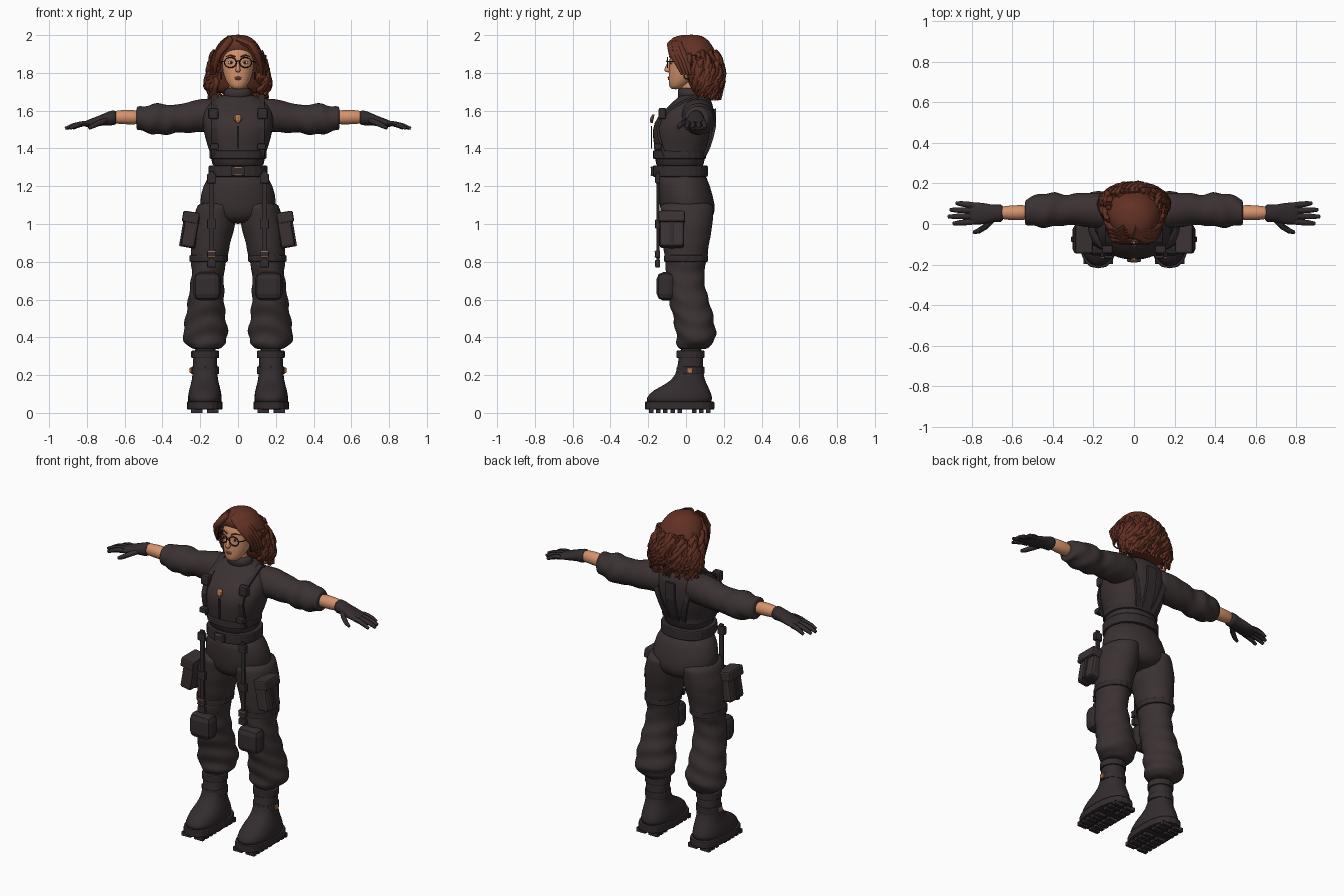
import bpy, bmesh, random
from math import sin, cos, pi, radians, copysign
from mathutils import Vector

random.seed(4)
if "Cube" in bpy.data.objects:
    bpy.data.objects.remove(bpy.data.objects["Cube"], do_unlink=True)


def material(name, *rgb):
    m = bpy.data.materials.new(name)
    m.use_nodes = True
    m.diffuse_color = (*rgb, 1)
    bsdf = m.node_tree.nodes["Principled BSDF"]
    bsdf.inputs["Base Color"].default_value = (*rgb, 1)
    bsdf.inputs["Roughness"].default_value = 0.9
    return m


cloth = material("dark cloth", .044, .031, .032)
leather = material("dark leather", .034, .025, .028)
skin = material("skin", .66, .29, .15)
lip = material("lips", .42, .15, .09)
hair = material("auburn hair", .125, .031, .017)
frame = material("black frame", .02, .015, .015)
white = material("eye white", .7, .6, .55)
brass = material("orange metal", .4, .17, .07)


def finish(name, bm, mat, bevel=0, subsurf=0, smooth=True):
    bmesh.ops.recalc_face_normals(bm, faces=bm.faces)
    mesh = bpy.data.meshes.new(name)
    bm.to_mesh(mesh)
    bm.free()
    ob = bpy.data.objects.new(name, mesh)
    bpy.context.collection.objects.link(ob)
    mesh.materials.append(mat)
    for p in mesh.polygons:
        p.use_smooth = smooth
    if bevel:
        mod = ob.modifiers.new("Bevel", "BEVEL")
        mod.width, mod.segments = bevel, 2
    if subsurf:
        ob.modifiers.new("Subdivision", "SUBSURF").levels = subsurf
        ob.modifiers["Subdivision"].render_levels = subsurf
    return ob


def blend(a, b, t):
    return tuple(p + (q - p) * t for p, q in zip(a, b))


def loft(name, rings, mat, axis="z", s=1, n=16, power=2, fold=0, subsurf=1, bevel=0):
    """Skin over rings (x, y, z, radius a, radius b); fold adds slanted creases."""
    if fold:
        rings = [blend(a, b, k / 3) for a, b in zip(rings, rings[1:]) for k in range(3)] + [rings[-1]]
    bm, loops = bmesh.new(), []
    for i, (x, y, z, a, b) in enumerate(rings):
        loop = []
        for k in range(n):
            t = 2 * pi * k / n
            c, d = (copysign(abs(v) ** (2 / power), v) for v in (cos(t), sin(t)))
            along = x if axis == "x" else z
            crease = sin(along * 62 + 2.2 * sin(t + 1) + cos(2 * t)) * min(1, 1.6 * i / len(rings))
            r = 1 + fold * crease
            u, v = a * c * r, b * d * r
            co = (x + u, y + v, z) if axis == "z" else (x, y + u, z + v)
            loop.append(bm.verts.new((co[0] * s, co[1], co[2])))
        loops.append(loop)
    for p, q in zip(loops, loops[1:]):
        for k in range(n):
            bm.faces.new((p[k], p[k - 1], q[k - 1], q[k]))
    bm.faces.new(loops[0])
    bm.faces.new(loops[-1])
    return finish(name, bm, mat, bevel, subsurf, subsurf > 0)


def box(name, loc, size, mat, bevel=.005, tilt=0):
    bm = bmesh.new()
    bmesh.ops.create_cube(bm, size=1)
    bmesh.ops.scale(bm, vec=size, verts=bm.verts)
    ob = finish(name, bm, mat, bevel, smooth=False)
    ob.location, ob.rotation_euler.y = loc, tilt
    return ob


def blob(name, loc, size, mat):
    bm = bmesh.new()
    bmesh.ops.create_uvsphere(bm, u_segments=12, v_segments=8, radius=1)
    bmesh.ops.scale(bm, vec=size, verts=bm.verts)
    finish(name, bm, mat).location = loc


def tubes(name, paths, radius, mat, taper=.3, cyclic=False):
    cu = bpy.data.curves.new(name, "CURVE")
    cu.dimensions, cu.bevel_depth, cu.bevel_resolution, cu.use_fill_caps = "3D", radius, 1, True
    for path in paths:
        sp = cu.splines.new("POLY")
        sp.points.add(len(path) - 1)
        sp.use_cyclic_u = cyclic
        for i, co in enumerate(path):
            u = i / (len(path) - 1)
            sp.points[i].co = (*co, 1)
            sp.points[i].radius = 1 - (1 - taper) * u ** 3
    cu.materials.append(mat)
    ob = bpy.data.objects.new(name, cu)
    bpy.context.collection.objects.link(ob)
    bpy.ops.object.select_all(action="DESELECT")
    ob.select_set(True)
    bpy.context.view_layer.objects.active = ob
    bpy.ops.object.convert(target="MESH")
    bpy.ops.object.shade_smooth_by_angle(angle=radians(60))


def section(rings, z):
    """Ring of a body at a height."""
    for p, q in zip(rings, rings[1:]):
        if min(p[2], q[2]) <= z <= max(p[2], q[2]):
            return blend(p, q, (z - p[2]) / (q[2] - p[2]))
    return rings[-1]


def ribbon(name, points, width, mat):
    bm = bmesh.new()
    rows = [[bm.verts.new((x + h * width / 2, y, z)) for h in (-1, 1)] for x, y, z in points]
    for p, q in zip(rows, rows[1:]):
        bm.faces.new((p[0], p[1], q[1], q[0]))
    mod = finish(name, bm, mat, smooth=False).modifiers.new("Solidify", "SOLIDIFY")
    mod.thickness, mod.offset = .014, 0


# Jacket body, collar, belt and hips
body = [(0, -.03, 1.27, .138, .128), (0, -.035, 1.36, .142, .132), (0, -.022, 1.42, .165, .147),
        (0, -.018, 1.5, .187, .165), (0, -.002, 1.57, .19, .152), (0, .025, 1.62, .175, .122),
        (0, .04, 1.665, .125, .09), (0, .035, 1.69, .075, .06)]
loft("jacket", body, cloth, n=24, power=2.3)
loft("collar", [(0, .025, 1.65, .085, .075), (0, .02, 1.7, .074, .064), (0, .015, 1.725, .07, .06)], cloth)
for name, low, high, grow in (("belt", 1.25, 1.31, .018), ("jacket_hem", 1.345, 1.39, .01)):
    ring = section(body, max(low, 1.27))
    loft(name, [(0, ring[1], z, ring[3] + grow, ring[4] + grow) for z in (low, high)],
         leather, n=24, power=2.3, subsurf=0, bevel=.008)
loft("hips", [(0, -.025, 1.29, .14, .125), (0, -.01, 1.2, .19, .138), (0, .008, 1.1, .21, .15),
              (0, .01, 1.04, .18, .14), (0, .01, 1, .11, .1)], cloth, n=24)
box("belt_buckle", (0, -.178, 1.28), (.07, .016, .05), leather)
for z in (1.26, 1.3):
    box("buckle_trim", (0, -.187, z), (.035, .004, .005), brass, 0)
box("jacket_zip", (0, -.182, 1.46), (.012, .006, .12), frame, 0)
loft("chest_badge", [(0, -.182, 1.535, .008, .006), (0, -.182, 1.55, .02, .009),
                     (0, -.178, 1.567, .02, .009), (0, -.172, 1.58, .008, .006)], brass, n=8, subsurf=0)


def on_body(x, z, side):
    _, cy, _, a, b = section(body, z)
    return (x, cy + side * (b * (1 - min(1, abs(x) / a) ** 2.3) ** (1 / 2.3) + .003), z)


heights = [1.36 + .05 * k for k in range(6)]
ribbon("spine_strap", [on_body(0, z, 1) for z in heights], .06, leather)

for s, side in ((1, "left"), (-1, "right")):
    # Harness and hanging straps
    path = [on_body(s * .125, z, -1) for z in heights] + [(s * .125, .04, 1.678)]
    path += [on_body(s * (.05 + .3 * (z - 1.36)), z, 1) for z in reversed(heights)]
    ribbon(side + "_harness_strap", path, .032, leather)
    box(side + "_chest_pouch", (s * .13, -.125, 1.585), (.055, .04, .06), leather, .01)
    box(side + "_harness_clip", (s * .125, -.15, 1.41), (.045, .04, .03), leather)
    box(side + "_hanging_strap", (s * .14, -.148, 1.04), (.028, .014, .48), leather)
    for z, h in ((1.24, .05), (1.0, .05), (.84, .04), (.79, .04)):
        box(side + "_strap_buckle", (s * .14, -.15, z), (.048, .026, h), leather)
    for z in (.825, .855):
        box(side + "_buckle_trim", (s * .14, -.165, z), (.044, .004, .005), brass, 0)

    # Trouser leg, cargo pocket and knee pad
    loft(side + "_trouser_leg", [
        (.11, .005, 1.12, .1, .145), (.13, .005, 1, .118, .138), (.145, 0, .9, .106, .125),
        (.155, 0, .8, .095, .11), (.16, -.005, .74, .085, .102), (.165, 0, .66, .092, .103),
        (.17, .02, .58, .098, .108), (.172, .04, .5, .108, .108), (.172, .053, .42, .122, .108),
        (.172, .05, .37, .112, .1), (.172, .035, .335, .07, .072)], cloth, s=s, n=20, fold=.06)
    box(side + "_cargo_pocket", (s * .252, -.075, .965), (.075, .13, .18), cloth, .015, -s * .17)
    box(side + "_pocket_flap", (s * .25, -.075, 1.035), (.088, .14, .06), cloth, .01, -s * .17)
    box(side + "_pocket_strap", (s * .256, -.075, .96), (.085, .025, .17), leather, .005, -s * .17)
    box(side + "_knee_pad", (s * .163, -.105, .67), (.145, .1, .15), leather, .035)
    loft(side + "_thigh_band", [(.155, 0, z, .102, .117) for z in (.835, .8)], leather, s=s, subsurf=0, bevel=.006)

    # Boot with bands, sole and treads
    loft(side + "_boot", [(.172, .027, .36, .062, .062), (.174, .025, .28, .066, .066),
                          (.175, .02, .2, .066, .072), (.175, .005, .155, .075, .105),
                          (.175, -.025, .12, .086, .155), (.176, -.036, .08, .092, .18),
                          (.176, -.036, .04, .092, .18)], leather, s=s, power=2.3)
    for z in (.31, .225):
        loft(side + "_boot_band", [(.174, .024, z + h, .074, .074) for h in (-.02, .02)], leather,
             s=s, subsurf=0, bevel=.006)
    box(side + "_boot_buckle", (s * .25, .02, .225), (.012, .03, .03), brass)
    loft(side + "_sole", [(.176, -.034, z, .095, .184) for z in (.018, .06)], leather,
         s=s, n=20, power=2.6, subsurf=0, bevel=.006)
    for k in range(9):
        y = -.185 + .038 * k
        if k != 5:
            for h in (-1, 1):
                box(side + "_tread", (s * .176 + h * .042, y, .012), (.06, .024, .024), leather, 0)

    # Sleeve, forearm and glove
    loft(side + "_sleeve", [
        (.08, .06, 1.578, .085, .088), (.18, .065, 1.576, .09, .09), (.26, .072, 1.565, .084, .084),
        (.33, .07, 1.556, .075, .074), (.39, .07, 1.553, .086, .085), (.45, .068, 1.556, .086, .082),
        (.5, .062, 1.557, .075, .068), (.54, .058, 1.557, .062, .062)], cloth, "x", s, fold=.07)
    loft(side + "_forearm", [(.5, .057, 1.563, .043, .042), (.6, .055, 1.567, .038, .04),
                             (.68, .055, 1.565, .032, .035)], skin, "x", s, n=12)
    loft(side + "_glove", [
        (.64, .053, 1.563, .046, .043), (.67, .053, 1.562, .045, .041), (.7, .052, 1.556, .044, .035),
        (.74, .051, 1.545, .056, .028), (.79, .052, 1.533, .057, .021), (.82, .052, 1.528, .05, .013)],
         leather, "x", s, n=12)
    reach = ((.012, .1), (.039, .125), (.066, .115), (.092, .085))
    fingers = [[(s * (.79 + d * u), y + (y - .05) * u * .25, 1.534 - .028 * u * u) for u in (0, .35, .7, 1)]
               for y, d in reach]
    fingers.append([(s * .7, .02, 1.55), (s * .735, -.015, 1.535), (s * .765, -.034, 1.52), (s * .79, -.042, 1.508)])
    tubes(side + "_fingers", fingers, .015, leather, .6)

    # Ear, eye, brow, spectacles and earring
    blob(side + "_ear", (s * .086, .015, 1.835), (.01, .018, .03), skin)
    blob(side + "_eye", (s * .037, -.078, 1.855), (.017, .006, .009), white)
    blob(side + "_iris", (s * .037, -.083, 1.855), (.007, .003, .008), frame)
    tubes(side + "_brow", [[(s * .015, -.086, 1.885), (s * .04, -.081, 1.894), (s * .065, -.062, 1.886)]], .005, hair)
    circle = [(cos(k * pi / 8), sin(k * pi / 8)) for k in range(16)]
    tubes(side + "_lens_rim", [[(s * .04 + .032 * c, -.098, 1.855 + .027 * d) for c, d in circle]],
          .0035, frame, 1, True)
    tubes(side + "_temple", [[(s * .07, -.098, 1.86), (s * .088, -.075, 1.86), (s * .094, .03, 1.85)]], .003, frame, 1)
    tubes(side + "_earring", [[(s * .09, .005 + .015 * c, 1.785 + .018 * d) for c, d in circle]], .003, frame, 1, True)

# Head, neck and face
loft("neck", [(0, .025, 1.64, .055, .055), (0, .02, 1.72, .048, .05), (0, .02, 1.8, .05, .052)], skin)
loft("head", [(0, -.055, 1.712, .026, .026), (0, -.042, 1.732, .05, .05), (0, -.015, 1.77, .072, .079),
              (0, .0, 1.81, .083, .092), (0, .008, 1.86, .089, .098), (0, .015, 1.91, .09, .101),
              (0, .02, 1.95, .072, .08), (0, .02, 1.975, .03, .04)], skin)
loft("nose", [(0, -.088, 1.868, .007, .006), (0, -.096, 1.835, .01, .012), (0, -.1, 1.815, .015, .02),
              (0, -.094, 1.802, .012, .014)], skin, n=8)
blob("upper_lip", (0, -.092, 1.775), (.02, .006, .005), lip)
blob("lower_lip", (0, -.09, 1.767), (.016, .006, .005), lip)
tubes("spectacle_bridge", [[(-.01, -.1, 1.86), (0, -.103, 1.864), (.01, -.1, 1.86)]], .003, frame, 1)

# Hair: smooth cap, swept fringe and curled locks
cap = [(0, .03, 2.003, .03, .03), (0, .028, 1.987, .075, .08), (0, .025, 1.95, .112, .112),
       (0, .05, 1.9, .132, .115), (0, .072, 1.85, .142, .11), (0, .09, 1.8, .15, .102),
       (0, .1, 1.73, .155, .085), (0, .105, 1.685, .13, .065)]
loft("hair_cap", cap, hair, n=24)
fringe = [[(-.02 + s * .02, -.05 + .012 * j, 1.975 + .003 * j), (s * (.06 + .005 * j), -.082 + .016 * j, 1.95),
           (s * (.098 + .005 * j), -.075 + .02 * j, 1.905), (s * (.118 + .006 * j), -.045 + .018 * j, 1.85),
           (s * (.125 + .008 * j), -.02 + .015 * j, 1.79)] for s in (1, -1) for j in range(4)]
tubes("hair_fringe", fringe, .02, hair)
locks = []
for i in range(110):
    angle, phase = radians(-38 + 256 * i / 109), random.uniform(0, 2 * pi)
    top = random.uniform(1.78, 1.92)
    end = random.uniform(1.655, 1.74)
    lock = []
    for k in range(11):
        u = k / 10
        z = top + (end - top) * u
        _, cy, _, a, b = section(cap, max(z, 1.70))
        swell = .96 + .14 * u + .06 * sin(u * 10 + phase)
        turn = angle + .13 * cos(u * 10 + phase)
        lock.append((a * swell * cos(turn), cy + b * swell * sin(turn), z))
    locks.append(lock)
tubes("hair_curls", locks, .017, hair, .35)
